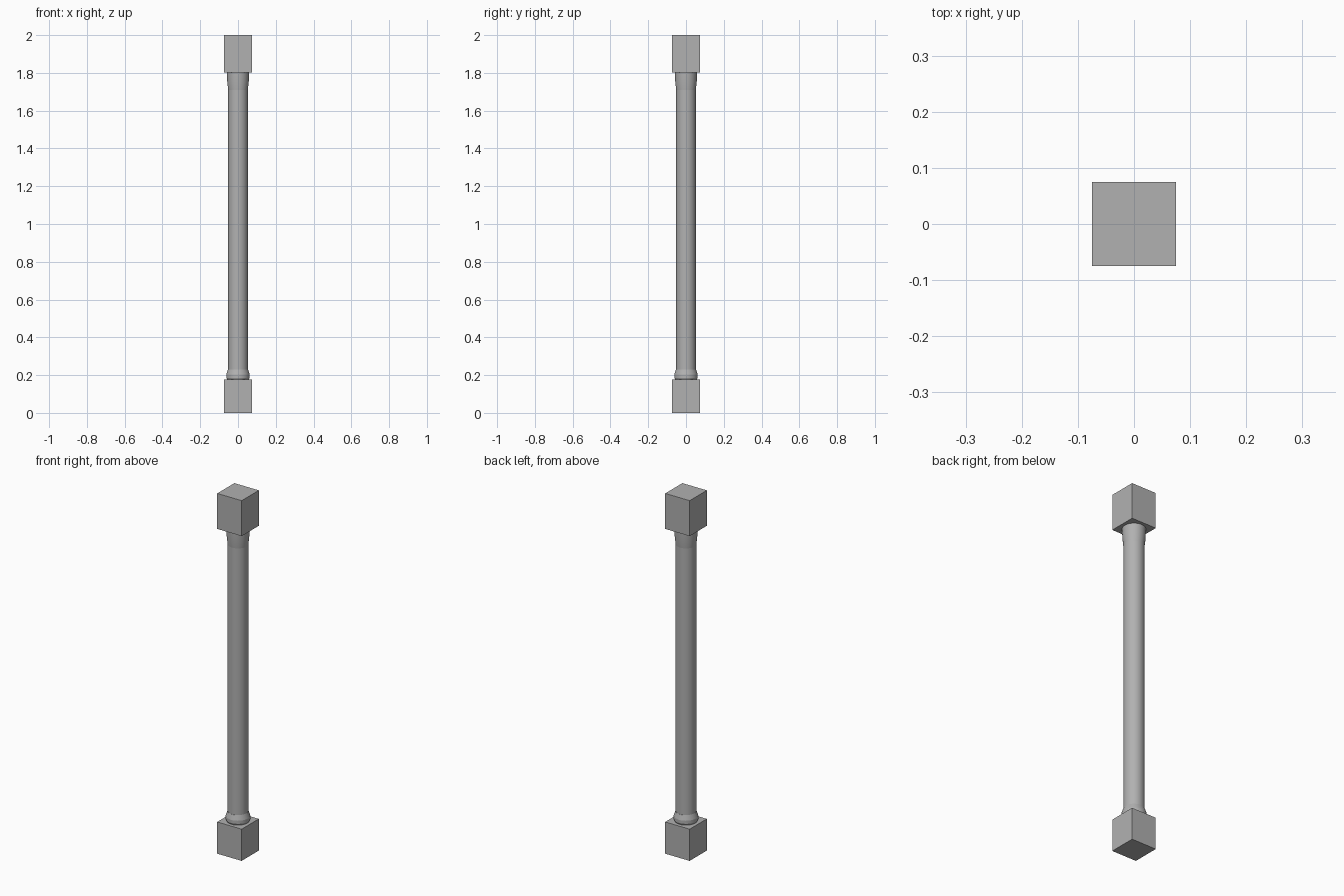
import bpy, bmesh, math

if "Cube" in bpy.data.objects:
    bpy.data.objects.remove(bpy.data.objects["Cube"])

# Dark grey paint shared by every part
grey = bpy.data.materials.new("dark_grey")
grey.diffuse_color = (0.44, 0.44, 0.44, 1)
grey.use_nodes = True
grey.node_tree.nodes["Principled BSDF"].inputs["Base Color"].default_value = grey.diffuse_color


def block(name, z0, z1, half=0.075):
    bpy.ops.mesh.primitive_cube_add(size=1, location=(0, 0, (z0 + z1) / 2))
    ob = bpy.context.object
    ob.name = name
    ob.scale = (2 * half, 2 * half, z1 - z0)
    bpy.ops.object.transform_apply(location=True, rotation=False, scale=True)
    ob.data.materials.append(grey)


def turned(name, profile, sides=32):
    # Closed solid of revolution from (radius, height) pairs
    bm = bmesh.new()
    rings = [[bm.verts.new((r * math.cos(2 * math.pi * i / sides),
                            r * math.sin(2 * math.pi * i / sides), z))
              for i in range(sides)] for r, z in profile]
    for a, b in zip(rings, rings[1:]):
        for i in range(sides):
            j = (i + 1) % sides
            bm.faces.new((a[i], a[j], b[j], b[i]))
    bm.faces.new(rings[0][::-1])
    bm.faces.new(rings[-1])
    mesh = bpy.data.meshes.new(name)
    bm.to_mesh(mesh)
    bm.free()
    mesh.materials.append(grey)
    ob = bpy.data.objects.new(name, mesh)
    bpy.context.collection.objects.link(ob)
    bpy.ops.object.select_all(action='DESELECT')
    bpy.context.view_layer.objects.active = ob
    ob.select_set(True)
    bpy.ops.object.shade_smooth_by_angle(angle=math.radians(15))


# Square end blocks
block("base_block", 0, 0.176)
block("top_block", 1.803, 2.0)

# Foot collar, plain round shaft and flared neck
turned("foot_collar", [(0.057, 0.176), (0.062, 0.186), (0.062, 0.203), (0.053, 0.23)])
turned("column_shaft", [(0.052, 0.228), (0.052, 1.712)])
turned("flared_neck", [(0.052, 1.71), (0.057, 1.755), (0.058, 1.803)])
